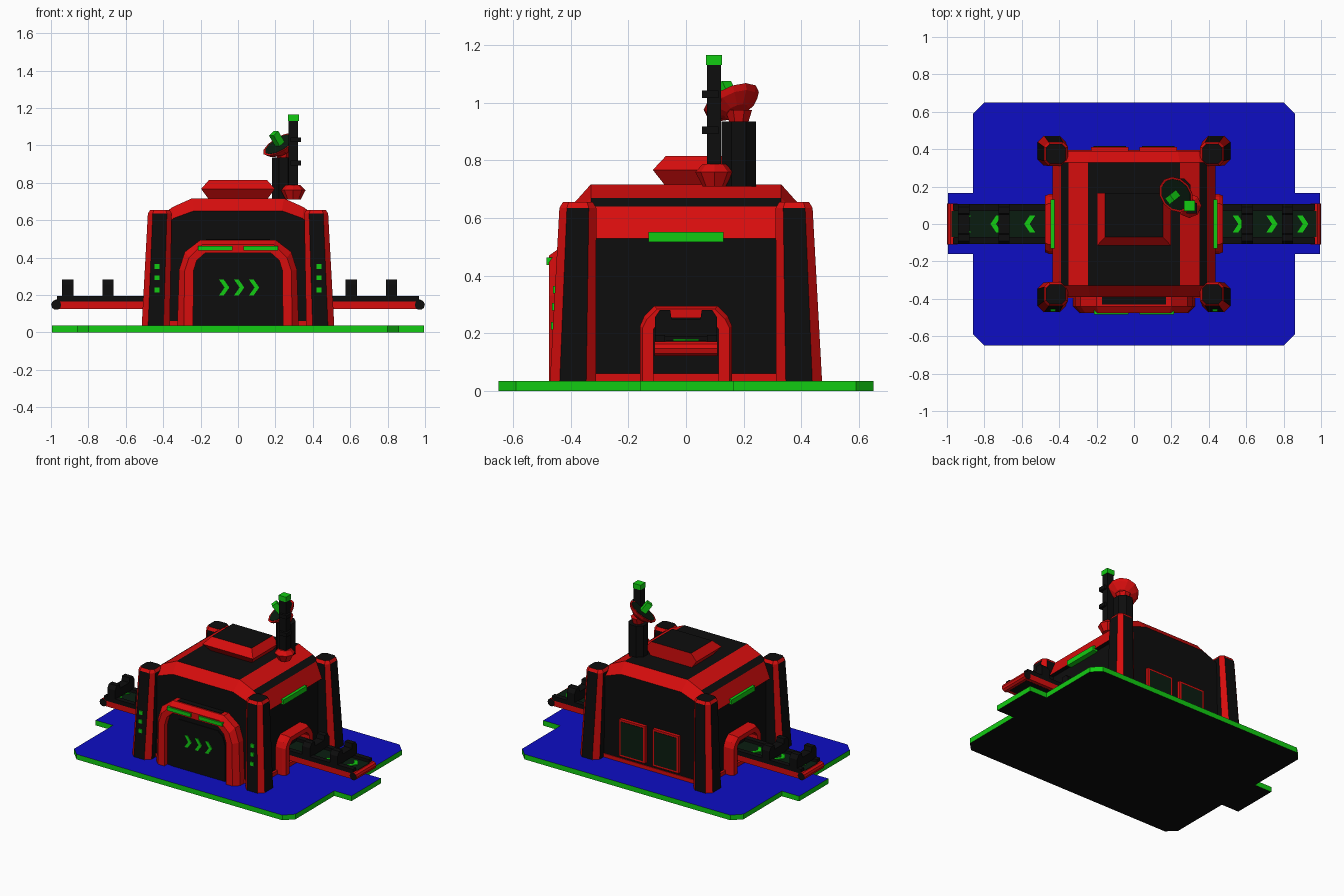
import bpy, bmesh, math
from mathutils import Vector, Matrix

if "Cube" in bpy.data.objects:
    bpy.data.objects.remove(bpy.data.objects["Cube"])


def material(name, rgb):
    m = bpy.data.materials.new(name)
    m.diffuse_color = (*rgb, 1)
    m.use_nodes = True
    m.node_tree.nodes["Principled BSDF"].inputs["Base Color"].default_value = m.diffuse_color
    return m


RED, BLACK, GREEN, BLUE, GLASS = range(5)
MATS = [material("red", (0.68, 0.004, 0.004)), material("black", (0.004, 0.004, 0.004)),
        material("green", (0.006, 0.6, 0.006)), material("blue", (0.004, 0.004, 0.55)),
        material("dark_green", (0.003, 0.012, 0.005))]


def loft(name, rings, col=BLACK, rule=None):
    """Solid through equal-length rings; rule(centre, normal) picks the colour of a face."""
    bm = bmesh.new()
    vs = [[bm.verts.new(p) for p in r] for r in rings]
    n = len(rings[0])
    for a, b in zip(vs, vs[1:]):
        for i in range(n):
            bm.faces.new((a[i], a[(i + 1) % n], b[(i + 1) % n], b[i]))
    bm.faces.new(vs[0])
    bm.faces.new(vs[-1])
    bmesh.ops.recalc_face_normals(bm, faces=bm.faces[:])
    bm.normal_update()
    for f in bm.faces:
        f.material_index = rule(f.calc_center_median(), f.normal) if rule else col
    me = bpy.data.meshes.new(name)
    bm.to_mesh(me)
    bm.free()
    for m in MATS:
        me.materials.append(m)
    ob = bpy.data.objects.new(name, me)
    bpy.context.collection.objects.link(ob)
    return ob


def box(name, x0, x1, y0, y1, z0, z1, col=BLACK, rule=None):
    return loft(name, [[(x0, y0, z), (x1, y0, z), (x1, y1, z), (x0, y1, z)] for z in (z0, z1)], col, rule)


def cut_rect(cx, cy, hx, hy, c, z):
    """Rectangle with cut corners."""
    pts = [(hx, hy - c), (hx - c, hy), (c - hx, hy), (-hx, hy - c),
           (-hx, c - hy), (c - hx, -hy), (hx - c, -hy), (hx, c - hy)]
    return [(cx + x, cy + y, z) for x, y in pts]


def circle(r, z, n, m=Matrix()):
    return [m @ Vector((r * math.cos(2 * math.pi * i / n), r * math.sin(2 * math.pi * i / n), z)) for i in range(n)]


def mirror_u(pts):
    return pts + [(-x, z) for x, z in reversed(pts)]


def chevron(name, place, s, w):
    pts = [(-s / 2, s), (w - s / 2, s), (s / 2 + w / 2, 0), (w - s / 2, -s), (-s / 2, -s), (s / 2 - w / 2, 0)]
    loft(name, [[place(a, b, h) for a, b in pts] for h in (0, 0.006)], GREEN)


# Ground plate with loading tabs
half = [(0.995, -0.16), (0.995, 0.165), (0.86, 0.165), (0.86, 0.59), (0.80, 0.65)]
plate = [(0.80, -0.65), (0.86, -0.59), (0.86, -0.16)] + half
plate += [(-x, y) for x, y in reversed(plate)]
loft("ground_plate", [[(x, y, z) for x, y in plate] for z in (0, 0.036)],
     rule=lambda c, n: BLUE if n.z > 0.5 else BLACK if n.z < -0.5 else GREEN)

# Main hall: full section in the middle, lowered section at both ends
mid = mirror_u([(0.405, 0.03), (0.405, 0.53), (0.435, 0.53), (0.39, 0.64), (0.35, 0.67), (0.245, 0.717)])
end = mirror_u([(0.40, 0.03), (0.40, 0.48), (0.40, 0.50), (0.375, 0.58), (0.345, 0.61), (0.235, 0.65)])


def hall_colour(c, n):
    if abs(c.y) > 0.34:
        return BLACK if abs(n.y) > 0.95 or c.z < 0.5 else RED
    return RED if 0.54 < c.z < 0.63 or 0.67 < c.z < 0.71 else BLACK


loft("main_hall", [[(x, y, z) for x, z in p] for y, p in
                   ((-0.39, end), (-0.33, mid), (0.33, mid), (0.39, end))], rule=hall_colour)
box("wall_skirt", -0.42, 0.42, -0.395, 0.395, 0.03, 0.062, RED)

for sx in (-1, 1):
    # Tapered corner pillars with red edges
    for sy in (-1, 1):
        def rule(c, n):
            if n.z > 0.9:
                return BLACK
            return RED if n.z > 0.4 or min(abs(n.x), abs(n.y)) > 0.25 else BLACK
        loft("corner_pillar", [cut_rect(sx * 0.44, sy * 0.392, 0.075, 0.08, 0.034, 0.03),
                               cut_rect(sx * 0.418, sy * 0.375, 0.064, 0.064, 0.026, 0.635),
                               cut_rect(sx * 0.418, sy * 0.375, 0.052, 0.052, 0.02, 0.655)], rule=rule)
    # Pillar status lights
    for z in (0.227, 0.292, 0.352):
        y = -0.472 + (z - 0.03) * 0.054
        box("pillar_light", sx * 0.434 - 0.013, sx * 0.434 + 0.013, y - 0.006, y + 0.01, z - 0.013, z + 0.013, GREEN)
    # Side light strip
    box("side_light", *sorted((sx * 0.41, sx * 0.446)), -0.13, 0.13, 0.517, 0.552, GREEN)

    # Side arch around the belt opening
    outer = mirror_u([(0.16, 0.03), (0.16, 0.225), (0.145, 0.26), (0.11, 0.295)])
    front = mirror_u([(0.15, 0.03), (0.15, 0.22), (0.135, 0.25), (0.10, 0.285)])
    inner = mirror_u([(0.112, 0.03), (0.112, 0.215), (0.10, 0.235), (0.08, 0.253)])
    loft("side_arch", [[(sx * 0.40, *o), (sx * 0.455, *o), (sx * 0.477, *f), (sx * 0.477, *i), (sx * 0.40, *i)]
                       for o, f, i in zip(outer, front, inner)], RED)

    # Conveyor: bed, belt, rails, end roller and arrows
    def bar(name, x0, x1, *rest):
        return box(name, *sorted((sx * x0, sx * x1)), *rest)
    bar("conveyor_bed", 0.40, 0.97, -0.085, 0.085, 0.125, 0.17, BLACK)
    bar("conveyor_belt", 0.40, 0.975, -0.07, 0.07, 0.165, 0.176, GLASS)
    for s in (-1, 1):
        ya, yb = sorted((s * 0.072, s * 0.108))
        bar("rail_top", 0.40, 0.968, ya, yb, 0.165, 0.195, BLACK)
        bar("rail_side", 0.40, 0.975, ya, yb, 0.126, 0.165, RED)
    turn = Matrix.Translation((sx * 0.972, 0, 0.147)) @ Matrix.Rotation(math.pi / 2, 4, 'X')
    loft("end_roller", [circle(0.027, z, 10, turn) for z in (-0.11, 0.11)],
         rule=lambda c, n: BLACK if abs(n.y) > 0.9 else RED)
    for x in (0.55, 0.73, 0.895):
        chevron("belt_arrow", lambda a, b, h: (sx * (x + a), b, 0.175 + h), 0.045, 0.03)
    # Gates over the belt, notched in the middle
    for x in ((0.605, 0.82) if sx > 0 else (0.695, 0.91)):
        gate = mirror_u([(0.108, 0.19), (0.108, 0.255), (0.09, 0.282), (0.055, 0.282), (0.05, 0.25)])
        loft("belt_gate", [[(sx * x + d, y, z) for y, z in gate] for d in (-0.03, 0.03)], BLACK)

    # Back windows
    xa, xb = sorted((sx * 0.03, sx * 0.23))
    box("window_frame", xa, xb, 0.38, 0.413, 0.085, 0.345, RED)
    box("window_glass", xa + 0.014, xb - 0.014, 0.40, 0.416, 0.099, 0.331, GLASS)
    # Lamps above the front door
    box("door_lamp", *sorted((sx * 0.03, sx * 0.215)), -0.484, -0.46, 0.437, 0.463, GREEN)

# Front door portal
outer = mirror_u([(0.325, 0.03), (0.315, 0.335), (0.285, 0.43), (0.20, 0.495)])
front = mirror_u([(0.29, 0.03), (0.285, 0.33), (0.262, 0.40), (0.19, 0.47)])
inner = mirror_u([(0.24, 0.03), (0.238, 0.33), (0.22, 0.385), (0.175, 0.425)])
loft("door_portal", [[(o[0], -0.38, o[1]), (o[0], -0.44, o[1]), (f[0], -0.475, f[1]),
                      (i[0], -0.475, i[1]), (i[0], -0.38, i[1])] for o, f, i in zip(outer, front, inner)], RED)
box("portal_top_panel", -0.17, 0.17, -0.43, -0.39, 0.49, 0.498, BLACK)
for k, y, name in ((1.0, -0.44, "door_frame"), (0.88, -0.446, "door_panel")):
    loft(name, [[(x * k, yy, 0.03 + (z - 0.03) * k) for x, z in inner] for yy in (-0.38, y)], BLACK)
for x in (-0.08, 0, 0.08):
    chevron("door_arrow", lambda a, b, h: (x + a, -0.445 - h, 0.24 + b), 0.042, 0.025)

# Roof hatch: bevelled on the front and sides
hatch = [(0.155, -0.07, 0.71), (0.197, -0.115, 0.767), (0.155, -0.07, 0.815)]
loft("roof_hatch", [[(-x, y, z), (x, y, z), (x, 0.165, z), (-x, 0.165, z)] for x, y, z in hatch],
     rule=lambda c, n: BLACK if n.z > 0.9 else RED)

# Antenna mast with collar, clamps and beacon
at = Matrix.Translation((0.295, 0.098, 0))
loft("mast_collar", [circle(r, z, 8, at) for r, z in ((0.04, 0.71), (0.066, 0.76), (0.04, 0.787))], RED)
box("mast", 0.27, 0.322, 0.072, 0.122, 0.72, 1.13, BLACK)
box("mast_beacon", 0.267, 0.325, 0.069, 0.125, 1.13, 1.165, GREEN)
for z in (0.905, 1.03):
    box("mast_clamp", 0.28, 0.338, 0.056, 0.112, z - 0.013, z + 0.013, BLACK)

# Dish pedestal, neck, bowl and feed
at = Matrix.Translation((0.243, 0.183, 0)) @ Matrix.Rotation(math.pi / 8, 4, 'Z')
loft("dish_pedestal", [circle(0.065, z, 8, at) for z in (0.71, 0.935)], BLACK)
loft("dish_neck", [circle(r, z, 8, at) for r, z in ((0.035, 0.93), (0.05, 0.975))], RED)
aim = Matrix.Translation((0.228, 0.16, 1.0)) @ Vector((-0.48, -0.38, 0.82)).to_track_quat('Z', 'Y').to_matrix().to_4x4()
loft("dish_bowl", [circle(r, z, 12, aim) for r, z in
                   ((0.045, -0.04), (0.09, -0.012), (0.103, 0.008), (0.092, 0.008))], RED)
loft("dish_inside", [circle(r, z, 12, aim) for r, z in ((0.091, 0.006), (0.09, 0.0095))], GLASS)
loft("dish_feed", [[aim @ Vector((x, y, z)) for x, y in ((-.02, -.02), (.02, -.02), (.02, .02), (-.02, .02))]
                   for z in (0.008, 0.08)], GREEN)
